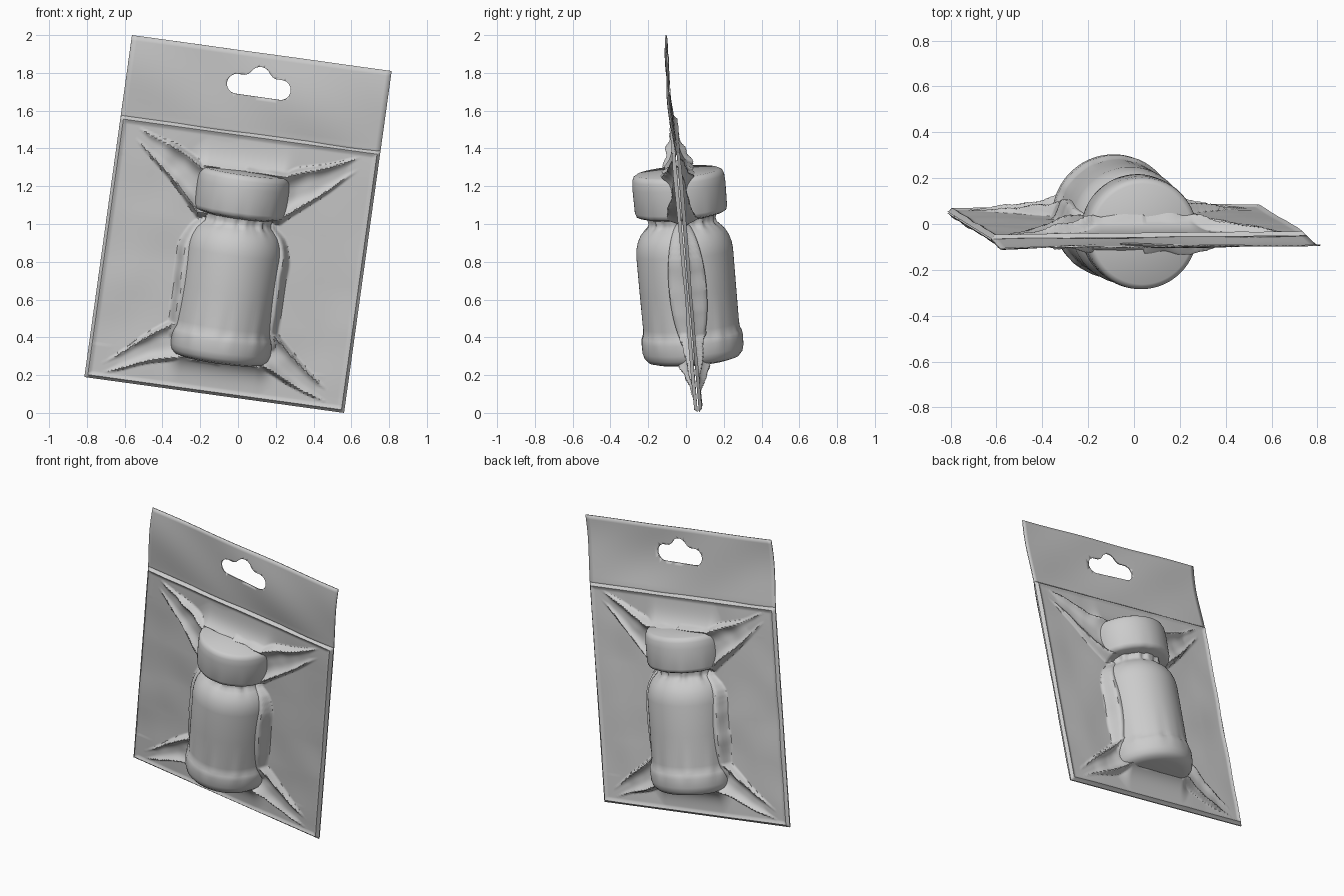
import bpy, bmesh
from math import sin, cos, pi, exp, sqrt, radians
from mathutils import Vector, Matrix, noise

if "Cube" in bpy.data.objects:
    bpy.data.objects.remove(bpy.data.objects["Cube"])

# Tilted frame of the flat pack: local x = width, z = height, y = towards the back
U = Vector((1.375, 0.015, -0.19)).normalized()
V = Vector((0.245, -0.155, 1.80))
V = (V - U * V.dot(U)).normalized()
N = V.cross(U)
FRAME = Matrix((U, N, V)).transposed().to_4x4()
FRAME.translation = (0.0, -0.02, 1.0)
W, H, POUCH_TOP = 0.694, 0.917, 0.487


def lerp(a, b, t):
    return a + (b - a) * t


def clamp(t):
    return max(0.0, min(1.0, t))


def make(name, bm, angle=40):
    bmesh.ops.recalc_face_normals(bm, faces=bm.faces)
    me = bpy.data.meshes.new(name)
    bm.to_mesh(me)
    bm.free()
    ob = bpy.data.objects.new(name, me)
    bpy.context.collection.objects.link(ob)
    ob.matrix_world = FRAME
    bpy.ops.object.select_all(action='DESELECT')
    ob.select_set(True)
    bpy.context.view_layer.objects.active = ob
    bpy.ops.object.shade_smooth_by_angle(angle=radians(angle))
    return ob


def sheet(bm, x0, x1, z0, z1, nx, nz, depth):
    """Grid in the pack plane, pushed along y by depth(x, z)."""
    rows = []
    for j in range(nz + 1):
        z = lerp(z0, z1, j / nz)
        rows.append([bm.verts.new((x, depth(x, z), z))
                     for x in (lerp(x0, x1, i / nx) for i in range(nx + 1))])
    for a, b in zip(rows, rows[1:]):
        for i in range(nx):
            bm.faces.new((a[i], a[i + 1], b[i + 1], b[i]))


# Wrapped bottle: turned profile (radius, height)
PROFILE = [(0, -.735), (.2, -.733), (.24, -.722), (.26, -.7), (.268, -.67), (.27, -.615),
           (.265, -.59), (.256, -.572), (.255, -.54), (.256, -.35), (.257, -.15), (.253, -.115),
           (.243, -.08), (.225, -.045), (.2, -.018), (.18, .0), (.173, .02), (.18, .042),
           (.22, .052), (.238, .06), (.245, .08), (.247, .21), (.244, .25), (.236, .27),
           (.22, .28), (0, .292)]


def radius(z):
    for (r0, z0), (r1, z1) in zip(PROFILE, PROFILE[1:]):
        if z0 <= z <= z1:
            return lerp(r0, r1, (z - z0) / (z1 - z0))
    return 0.0


def bottle():
    bm = bmesh.new()
    seg, rings = 96, []
    for r, z in PROFILE:
        if r == 0:
            rings.append([bm.verts.new((0, 0, z))])
            continue
        gather = .007 * exp(-((z - .02) / .03) ** 2) + .003 * exp(-((z + .58) / .03) ** 2)
        ring = []
        for k in range(seg):
            a = 2 * pi * k / seg
            rr = r + gather * (sin(13 * a) + .6 * sin(22 * a + 1))
            ring.append(bm.verts.new((rr * cos(a), rr * sin(a), z)))
        rings.append(ring)
    for a, b in zip(rings, rings[1:]):
        for k in range(seg):
            m = (k + 1) % seg
            if len(a) == 1:
                bm.faces.new((a[0], b[k], b[m]))
            elif len(b) == 1:
                bm.faces.new((a[k], a[m], b[0]))
            else:
                bm.faces.new((a[k], a[m], b[m], b[k]))
    make("wrapped_bottle", bm, 50)


# Film height above the pack plane
def film_height(x, z, side):
    ax = abs(x)
    n = noise.noise(Vector((x * 4, z * 4, side * 7.3)))
    fine = noise.noise(Vector((x * 11, z * 9, side * 3.1)))
    h = .012 + .007 * n

    # side skirts where the film leaves the bottle body
    env = sqrt(max(0, 1 - ((z + .31) / .35) ** 2))
    du = max(0, ax - radius(z) - .008 * fine)
    h = max(h, .1 * env * exp(-(du / .027) ** 2))

    # fillets at the cap top and bottle base
    for dz in (z - .285, -.735 - z):
        if dz > 0:
            spread = exp(-(max(0, ax - .2) / .06) ** 2)
            h = max(h, .012 + .06 * spread * exp(-dz / .05))

    # creased wedges running to the four pouch corners
    for zb, zc, half, amp in ((.165, POUCH_TOP - .02, .1, .06), (-.63, -H + .02, .085, .055)):
        t = clamp((ax - .22) / (W - .23))
        bend = .012 * sin(t * 7 + side + (x > 0) * 2)
        s = abs(z - lerp(zb, zc, t) - bend * (1 - t)) / (half * (1 - t) + .012)
        ridge = amp * (1 - t) ** 1.4 + .024 * sqrt(max(0, 1 - t))
        prof = .45 + .55 * s ** 3 if s < 1 else exp(-((s - 1) / .25) ** 2)
        h = max(h, ridge * prof * (1 + .3 * fine))

    # rolled rim, then sealed edge
    edge = min(W - ax, POUCH_TOP - z, z + H)
    h += .009 * exp(-((edge - .018) / .009) ** 2)
    return lerp(.003, h, clamp(edge / .014))


def film(name, side):
    bm = bmesh.new()
    sheet(bm, -W, W, -H, POUCH_TOP, 170, 170, lambda x, z: side * film_height(x, z, side))
    make(name, bm, 45)


# Header strip with a hang hole
def header():
    bm = bmesh.new()

    def bow(x, z):
        s = clamp((z - POUCH_TOP) / (H - POUCH_TOP))
        return -.013 * sin(pi * s) * (1 + .5 * sin(5 * x)) + .003 * sin(9 * x + 6 * s)
    sheet(bm, -W, W, POUCH_TOP - .02, H, 48, 16, bow)
    ob = make("header_strip", bm)
    sol = ob.modifiers.new("thickness", 'SOLIDIFY')
    sol.thickness, sol.offset = .006, 0

    half = [(.117 + .053 * cos(a), .053 * sin(a)) for a in (pi * (k / 14 - .5) for k in range(15))]
    half += [(.085, .053), (.066, .06), (.056, .07)]
    half += [(.056 * cos(a), .05 + .056 * sin(a)) for a in (pi * (k / 24 + 1 / 6) for k in range(9))]
    outline = half + [(-x, z) for x, z in reversed(half[:-1])]
    cb = bmesh.new()
    f = cb.faces.new([cb.verts.new((x + .009, -.1, z + .738)) for x, z in outline])
    ext = bmesh.ops.extrude_face_region(cb, geom=[f], use_keep_orig=True)
    bmesh.ops.translate(cb, vec=(0, .2, 0),
                        verts=[g for g in ext["geom"] if isinstance(g, bmesh.types.BMVert)])
    cutter = make("hang_hole_cutter", cb)
    cutter.hide_render = True
    cut = ob.modifiers.new("hang_hole", 'BOOLEAN')
    cut.operation, cut.solver, cut.object = 'DIFFERENCE', 'EXACT', cutter
    bpy.context.view_layer.objects.active = ob
    for m in [m.name for m in (sol, cut)]:
        bpy.ops.object.modifier_move_to_index(modifier=m, index=0 if m == "thickness" else 1)
        bpy.ops.object.modifier_apply(modifier=m) if m == "thickness" else None
    bpy.ops.object.modifier_move_to_index(modifier="hang_hole", index=0)
    bpy.ops.object.modifier_apply(modifier="hang_hole")
    bpy.data.objects.remove(cutter)


bottle()
film("front_film", -1)
film("back_film", 1)
header()
